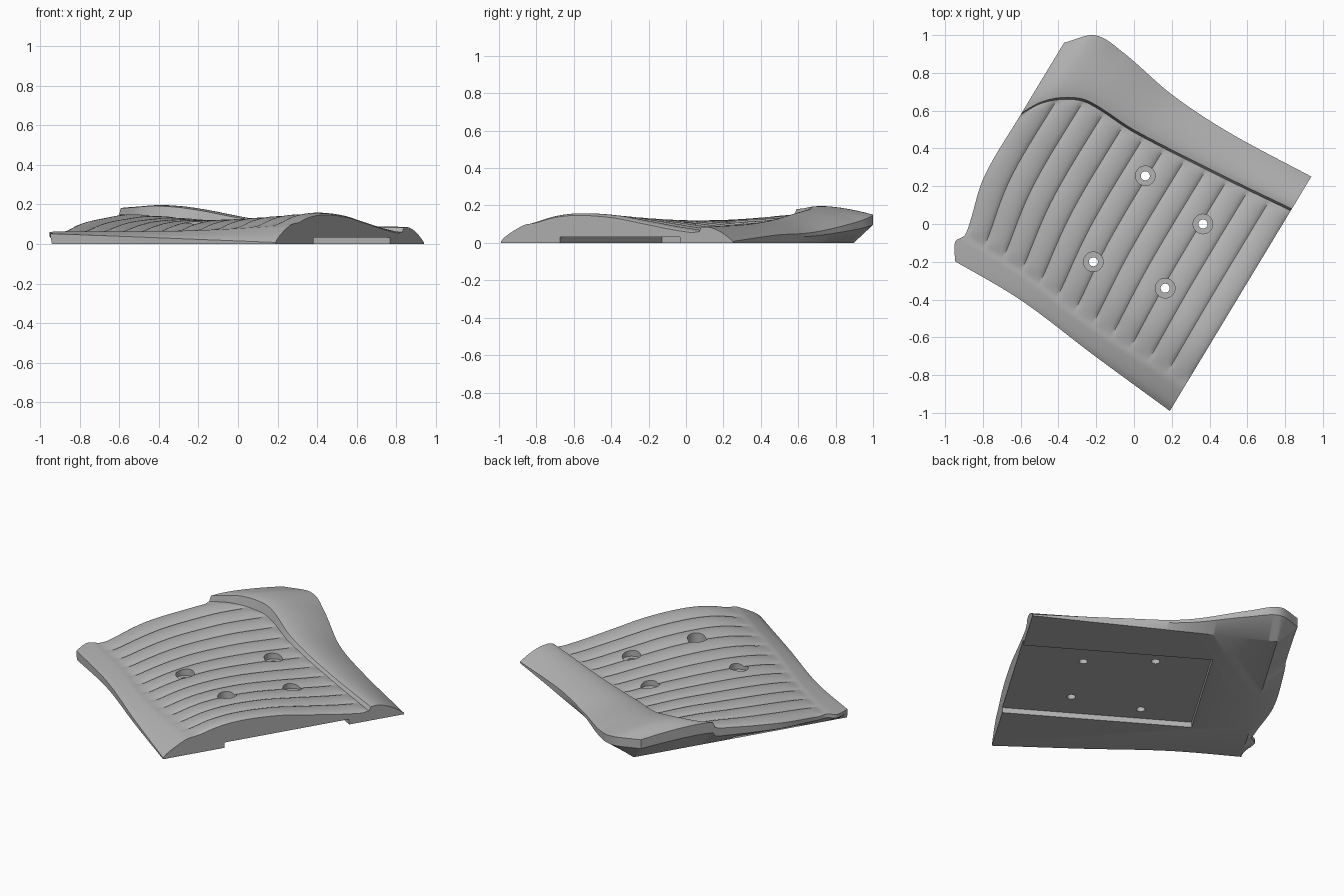
import bpy, bmesh, math
from mathutils import Vector

if "Cube" in bpy.data.objects:
    bpy.data.objects.remove(bpy.data.objects["Cube"])

# One plain grey for the whole plate
grey = bpy.data.materials.new("light_grey")
grey.use_nodes = True
grey.diffuse_color = (0.45, 0.45, 0.45, 1)
grey.node_tree.nodes["Principled BSDF"].inputs["Base Color"].default_value = grey.diffuse_color

# The plate is turned in plan: "across" runs over the ribs, "along" follows them
ALONG = Vector((0.517, 0.856))
ACROSS = Vector((0.856, -0.517))
RIGHT = 0.674
FOOT_LEFT = -0.70
RIBS, COLS = 12, 12


def plan(u, v, z):
    p = ACROSS * u + ALONG * v
    return Vector((p.x, p.y, z))


def curve(points):
    """Piecewise curve through (position, value) pairs, gently smoothed."""
    n = len(points)

    def slope(i):
        a, b = points[max(i - 1, 0)], points[min(i + 1, n - 1)]
        return (b[1] - a[1]) / (b[0] - a[0])

    def at(x):
        x = min(max(x, points[0][0]), points[-1][0])
        i = next(k for k in range(n - 1) if x <= points[k + 1][0])
        (x0, y0), (x1, y1) = points[i], points[i + 1]
        d = x1 - x0
        t = (x - x0) / d
        return (y0 * (1 + 2 * t) * (1 - t) ** 2 + d * slope(i) * t * (1 - t) ** 2
                + y1 * t * t * (3 - 2 * t) + d * slope(i + 1) * t * t * (t - 1))
    return at


def mix(a, b, t):
    return a + (b - a) * t


# Plan outline and the limits of the ribbed field
left_edge = curve([(-.67, -.70), (-.57, -.762), (-.51, -.735), (-.2, -.808), (.19, -.813), (.63, -.813)])
front_edge = curve([(-.76, -.66), (-.307, -.655), (.18, -.705), (.674, -.749)])
field_front = curve([(-.76, -.515), (-.38, -.524), (.03, -.568), (.674, -.588)])
field_back = curve([(-.813, .186), (-.756, .285), (-.666, .368), (-.547, .42), (-.25, .415), (.31, .455), (.674, .489)])
back_edge = curve([(-.813, .63), (-.697, .747), (-.522, .748), (-.18, .69), (.18, .675), (.674, .70)])

# Heights
right_height = curve([(-.588, .10), (-.42, .145), (-.265, .158), (-.05, .145), (.14, .113), (.334, .08), (.489, .06)])
left_height = curve([(-.52, .06), (-.2, .108), (.0, .13), (.186, .148), (.45, .15)])
lip_top = curve([(-.813, .188), (-.7, .2), (-.52, .182), (-.18, .13), (.18, .103), (.674, .09)])
lip_rim = curve([(-.813, .155), (-.697, .148), (-.52, .11), (-.18, .057), (.18, .042), (.674, .008)])


def field_height(u, v, s):
    sag = 0.018 * math.sin(math.pi * s)
    return mix(left_height(v), right_height(v), s) - sag


def rib(s):
    return 0.018 * (math.sqrt(abs(math.sin(math.pi * RIBS * s)) + 0.02) - 0.75)


# Rows of the top: front lip, ribbed field, back lip
rows = [("front", i / 8) for i in range(8)]
rows += [("field", i / 60) for i in range(61)]
rows += [("back", i / 16) for i in range(17)]


def zone_v(u, zone, w):
    if zone == "front":
        return mix(front_edge(u), field_front(u), w)
    if zone == "field":
        return mix(field_front(u), field_back(u), w)
    return mix(field_back(u) + 0.012, back_edge(u), w)


def top_point(s, zone, w):
    u_left = -0.8
    for _ in range(6):
        u_left = left_edge(zone_v(u_left, zone, w))
    u = mix(u_left, RIGHT, s)
    v = zone_v(u, zone, w)
    if zone == "front":
        z = mix(mix(0.052, 0.008, s), field_height(u, field_front(u), s) + 0.004, w ** 0.75)
    elif zone == "field":
        fade = min(1, w / 0.06, (1 - w) / 0.04)
        z = field_height(u, v, s) + rib(s) * fade
    else:
        z = mix(lip_top(u), lip_rim(u), w * w) - 0.008 * (1 - w) ** 8
    return u, v, z


def foot_point(u, v):
    back = mix(0.625, 0.70, (u - FOOT_LEFT) / (RIGHT - FOOT_LEFT))
    return max(u, FOOT_LEFT), min(v, back)


# Plate body
columns = RIBS * COLS
bm = bmesh.new()
coords = [[top_point(i / columns, *row) for i in range(columns + 1)] for row in rows]
grid = [[bm.verts.new(plan(*c)) for c in line] for line in coords]
for j in range(len(rows) - 1):
    for i in range(columns):
        bm.faces.new((grid[j][i], grid[j][i + 1], grid[j + 1][i + 1], grid[j + 1][i]))

last = len(rows) - 1
ring = [(0, i) for i in range(columns)] + [(j, columns) for j in range(last)]
ring += [(last, i) for i in range(columns, 0, -1)] + [(j, 0) for j in range(last, 0, -1)]
upper, middle, lower = [], [], []
for j, i in ring:
    u, v, z = coords[j][i]
    upper.append(grid[j][i])
    middle.append(bm.verts.new(plan(u, v, z * 0.65)))
    lower.append(bm.verts.new(plan(*foot_point(u, v), 0)))
for a, b in ((upper, middle), (middle, lower)):
    for k in range(len(ring)):
        n = (k + 1) % len(ring)
        bm.faces.new((a[n], a[k], b[k], b[n]))
bm.faces.new(lower[::-1])
bmesh.ops.remove_doubles(bm, verts=bm.verts[:], dist=1e-5)
bmesh.ops.recalc_face_normals(bm, faces=bm.faces[:])
mesh = bpy.data.meshes.new("ribbed_plate")
bm.to_mesh(mesh)
bm.free()
plate = bpy.data.objects.new("ribbed_plate", mesh)
bpy.context.collection.objects.link(plate)
mesh.materials.append(grey)


def cut(cutter):
    """Subtract the active helper from the plate and drop the helper."""
    cutter.hide_render = True
    cutter.data.materials.append(grey)
    mod = plate.modifiers.new("cut", "BOOLEAN")
    mod.operation, mod.solver, mod.object = "DIFFERENCE", "EXACT", cutter
    bpy.ops.object.select_all(action="DESELECT")
    bpy.context.view_layer.objects.active = plate
    plate.select_set(True)
    bpy.ops.object.modifier_apply(modifier=mod.name)
    bpy.data.objects.remove(cutter)


# Mounting recess under the plate, open on the right side
bpy.ops.mesh.primitive_cube_add(size=1, location=plan(0.21, -0.005, 0), rotation=(0, 0, math.atan2(ACROSS.y, ACROSS.x)))
recess = bpy.context.object
recess.scale = (1.18, 0.75, 0.064)
cut(recess)

# Screw holes with counterbores
for x, y in ((.06, .255), (.365, 0), (-.215, -.2), (.165, -.34)):
    for radius, bottom in ((0.024, -0.1), (0.052, 0.075)):
        bpy.ops.mesh.primitive_cylinder_add(vertices=32, radius=radius, depth=0.4, location=(x, y, bottom + 0.2))
        cut(bpy.context.object)

bpy.ops.object.shade_smooth_by_angle(angle=math.radians(35))
